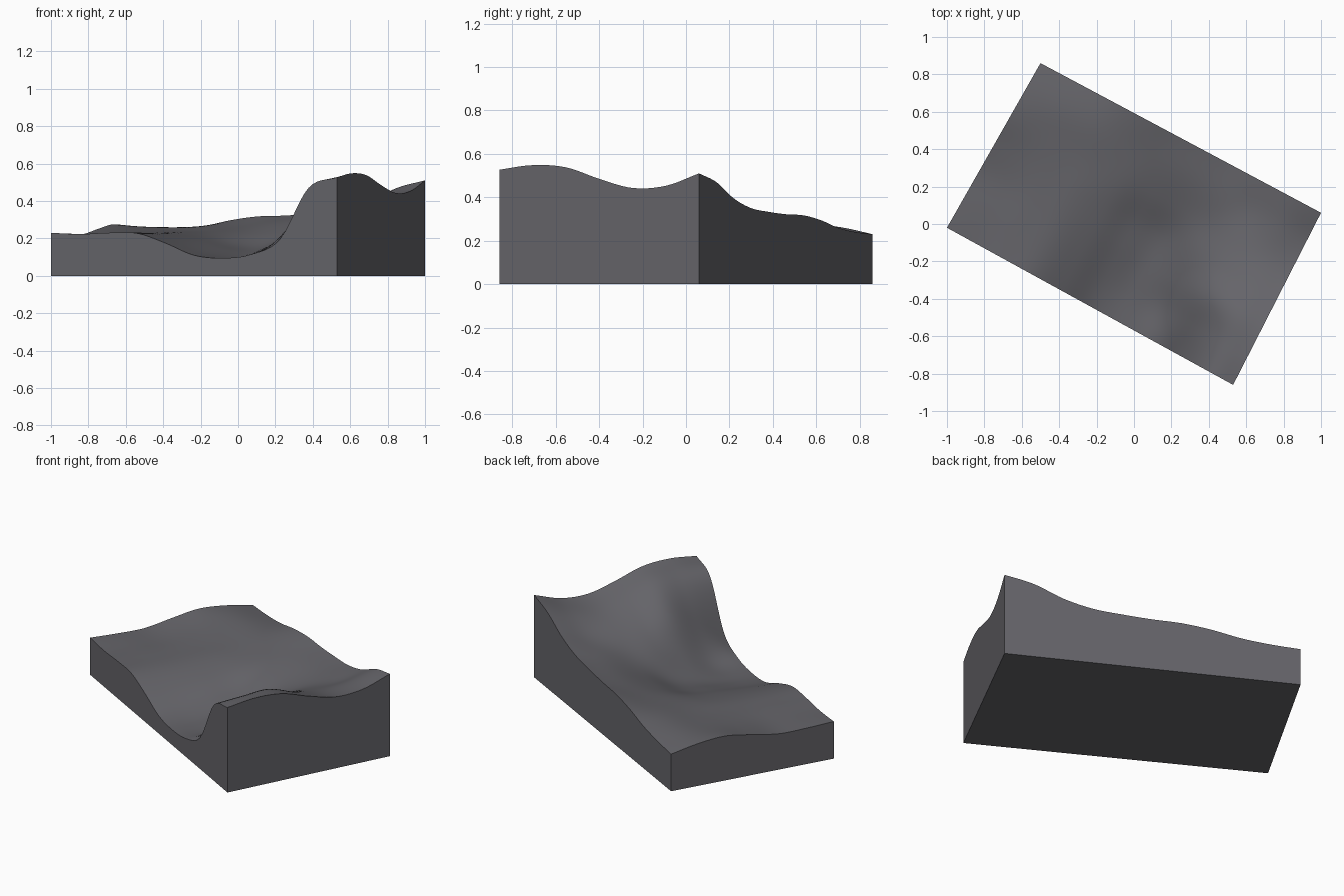
import bpy, bmesh, math
from mathutils import Vector

if "Cube" in bpy.data.objects:
    bpy.data.objects.remove(bpy.data.objects["Cube"])

# Plan corners of the block: left, front, right, back
LEFT, FRONT, RIGHT, BACK = (Vector(p) for p in
    [(-1, -0.02), (0.53, -0.86), (1, 0.06), (-0.5, 0.86)])

# Coarse heights in cm: rows run front edge to back edge, columns left to right
H = [[23, 22.3, 23, 22.8, 17.5, 11, 9.5, 11.5, 19.5, 47, 52.7],
     [22.3, 22.5, 23, 22.5, 18, 12, 10, 13.5, 30, 48.5, 54.8],
     [22.2, 22.5, 23, 22.5, 19, 14, 12.5, 20, 38, 49.5, 53.8],
     [25, 24, 23.5, 23, 20.5, 16.5, 16.5, 25, 36, 44, 48.5],
     [27.5, 25.5, 24.5, 24, 23.5, 22.5, 23.5, 28, 35, 41, 44.3],
     [26.2, 26, 26, 26.5, 27, 28, 29.5, 32, 35.5, 42.5, 45.3],
     [23, 24, 26, 29.5, 31.7, 32.2, 33.3, 35, 39.5, 47, 51]]


def spline(vals, u):
    """Smooth curve through evenly spaced values, u from 0 to 1."""
    n = len(vals) - 1
    i = min(int(u * n), n - 1)
    f = u * n - i
    b, c = vals[i], vals[i + 1]
    a = vals[i - 1] if i > 0 else 2 * b - c
    d = vals[i + 2] if i + 2 <= n else 2 * c - b
    return b + 0.5 * f * (c - a + f * (2 * a - 5 * b + 4 * c - d
                                       + f * (3 * (b - c) + d - a)))


def height(s, t):
    return spline([spline(row, s) for row in H], t) / 100


# Terrain surface grid
NS, NT = 60, 36
bm = bmesh.new()
grid = []
for j in range(NT + 1):
    t = j / NT
    row = []
    for i in range(NS + 1):
        s = i / NS
        p = LEFT.lerp(FRONT, s).lerp(BACK.lerp(RIGHT, s), t)
        row.append(bm.verts.new((p.x, p.y, height(s, t))))
    grid.append(row)
for j in range(NT):
    for i in range(NS):
        bm.faces.new((grid[j][i], grid[j][i + 1], grid[j + 1][i + 1], grid[j + 1][i]))

# Side walls and flat base
rim = (grid[0][:-1] + [r[-1] for r in grid[:-1]]
       + grid[-1][:0:-1] + [r[0] for r in grid[:0:-1]])
foot = [bm.verts.new((v.co.x, v.co.y, 0)) for v in rim]
for k in range(len(rim)):
    n = (k + 1) % len(rim)
    bm.faces.new((rim[n], rim[k], foot[k], foot[n]))
bm.faces.new(foot[::-1])
bmesh.ops.recalc_face_normals(bm, faces=bm.faces)

mesh = bpy.data.meshes.new("terrain_block")
bm.to_mesh(mesh)
bm.free()
block = bpy.data.objects.new("terrain_block", mesh)
bpy.context.collection.objects.link(block)

mat = bpy.data.materials.new("dark grey rock")
mat.diffuse_color = (0.13, 0.128, 0.142, 1)
mat.use_nodes = True
mat.node_tree.nodes["Principled BSDF"].inputs["Base Color"].default_value = mat.diffuse_color
mesh.materials.append(mat)

# Smooth top with crisp rim
bpy.context.view_layer.objects.active = block
block.select_set(True)
bpy.ops.object.shade_smooth_by_angle(angle=math.radians(35))
